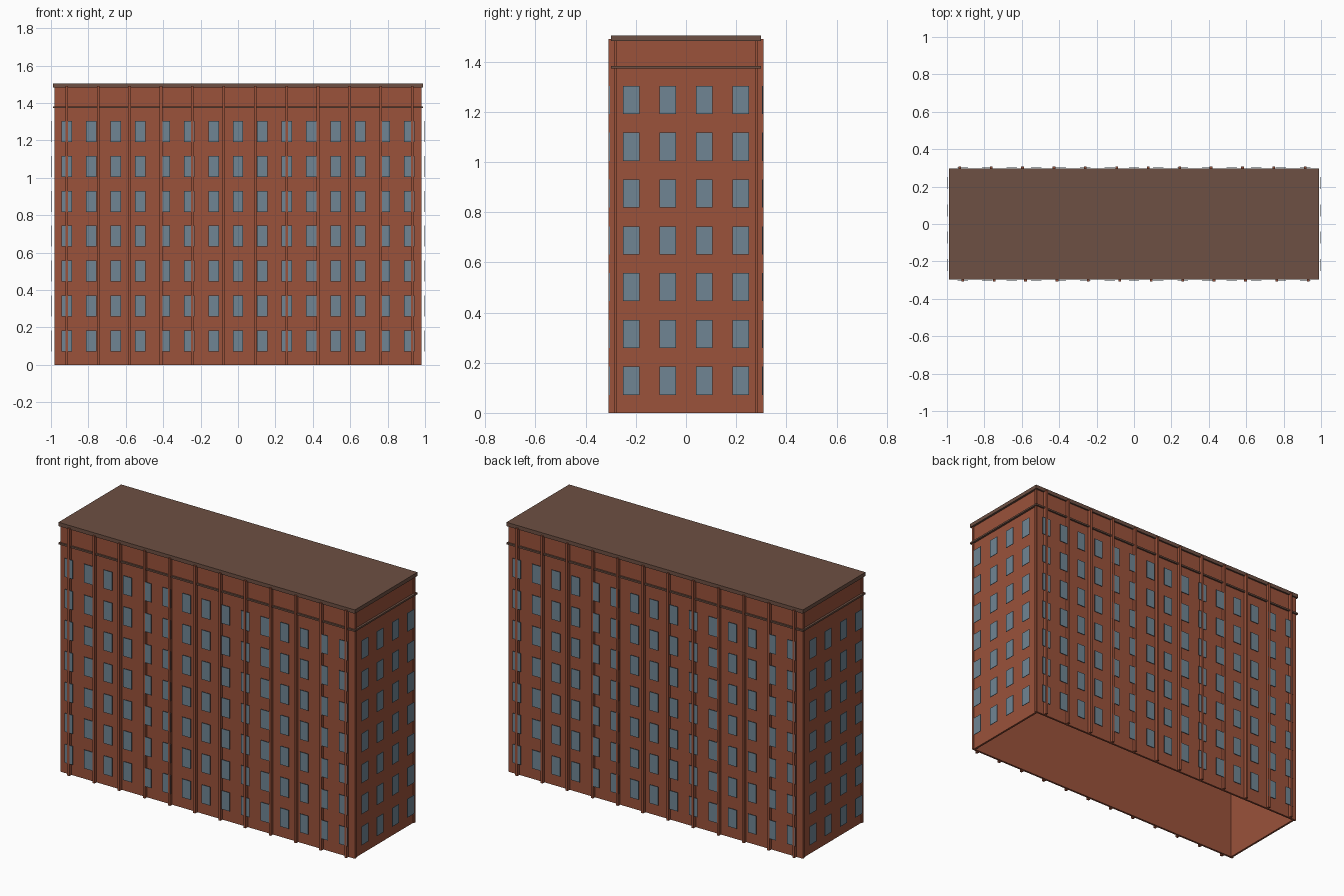
import bpy
import bmesh
from mathutils import Matrix, Vector

default = bpy.data.objects.get("Cube")
if default:
    bpy.data.objects.remove(default, do_unlink=True)


def make_material(name, colour):
    mat = bpy.data.materials.new(name)
    mat.use_nodes = True
    mat.diffuse_color = (*colour, 1)
    mat.node_tree.nodes["Principled BSDF"].inputs["Base Color"].default_value = (*colour, 1)
    return mat


brick = make_material("red brick", (0.325, 0.084, 0.043))
roofing = make_material("brown roofing", (0.155, 0.08, 0.056))
glass = make_material("blue grey glass", (0.16, 0.235, 0.295))


def make_boxes(name, boxes, mat):
    """One object from a list of (low corner, high corner) boxes."""
    bm = bmesh.new()
    for low, high in boxes:
        low, high = Vector(low), Vector(high)
        place = Matrix.Translation((low + high) / 2) @ Matrix.Diagonal((*(high - low), 1))
        bmesh.ops.create_cube(bm, size=1, matrix=place)
    mesh = bpy.data.meshes.new(name)
    bm.to_mesh(mesh)
    bm.free()
    mesh.materials.append(mat)
    obj = bpy.data.objects.new(name, mesh)
    bpy.context.collection.objects.link(obj)
    return obj


def opposite(obj, name):
    """Copy a facade part to the other side by a half turn."""
    copy = bpy.data.objects.new(name, obj.data)
    copy.rotation_euler.z = 3.14159265
    bpy.context.collection.objects.link(copy)


WX, WY = 0.975, 0.288       # outer wall faces
THICK = 0.012
EAVES = 1.485

# Hollow wall shell, open at the bottom
front = make_boxes("front_wall", [((-WX, -WY, 0), (WX, -WY + THICK, EAVES))], brick)
opposite(front, "back_wall")
side = make_boxes("left_wall", [((WX - THICK, -WY + THICK, 0), (WX, WY - THICK, EAVES))], brick)
opposite(side, "right_wall")

# Roof slab and the thin ledge band below it
make_boxes("roof_slab", [((-0.988, -0.298, 1.482), (0.988, 0.298, 1.505))], roofing)
RX, RY = 0.988, 0.298
z0, z1 = 1.372, 1.382
make_boxes("ledge_band", [
    ((-RX, -RY, z0), (RX, -WY + 0.002, z1)),
    ((-RX, WY - 0.002, z0), (RX, RY, z1)),
    ((-RX, -WY, z0), (-WX + 0.002, WY, z1)),
    ((WX - 0.002, -WY, z0), (RX, WY, z1))], roofing)

# Slim brick piers along the long walls
piers = []
for i in range(12):
    x = -0.916 + 0.168 * i
    piers.append(((x - 0.007, -0.308, 0), (x + 0.007, -WY + 0.002, 1.49)))
opposite(make_boxes("front_piers", piers, brick), "back_piers")

# Corner piers on the end walls
ends = [((WX - 0.002, y - 0.006, 0), (0.981, y + 0.006, EAVES)) for y in (-0.281, 0.281)]
opposite(make_boxes("left_corner_piers", ends, brick), "right_corner_piers")

# Window panes, seven floors, standing slightly off the walls
front_panes, side_panes = [], []
for floor in range(7):
    low = 0.072 + 0.1866 * floor
    high = low + 0.112
    for i in range(15):
        x = 0.1308 * (i - 7)
        front_panes.append(((x - 0.028, -0.306, low), (x + 0.028, -0.303, high)))
    for i in range(4):
        y = 0.1455 * (i - 1.5)
        side_panes.append(((0.997, y - 0.032, low), (1.0, y + 0.032, high)))
opposite(make_boxes("front_windows", front_panes, glass), "back_windows")
opposite(make_boxes("left_windows", side_panes, glass), "right_windows")
